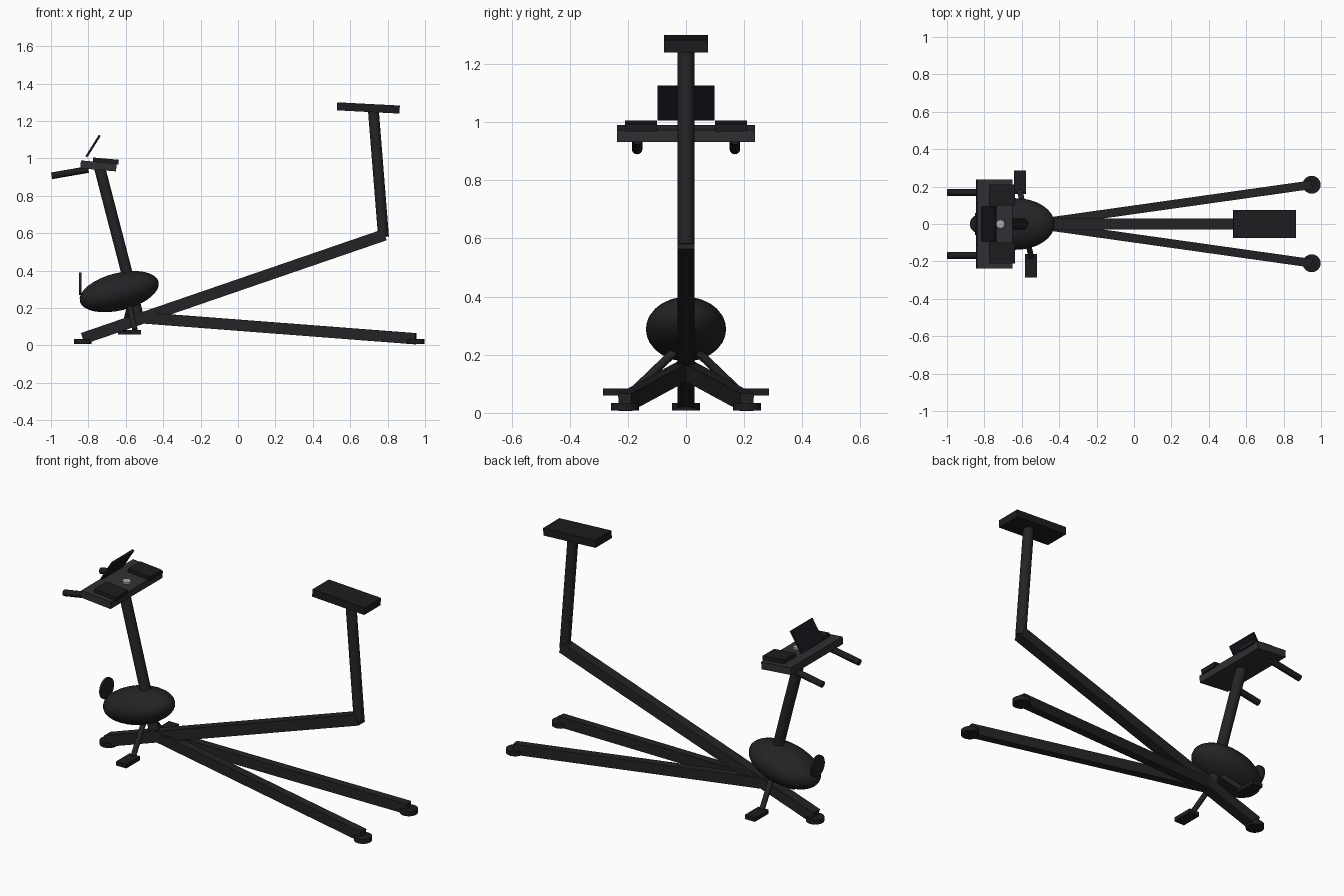
import bpy, math
from mathutils import Vector, Matrix

if "Cube" in bpy.data.objects:
    bpy.data.objects.remove(bpy.data.objects["Cube"])


def material(name, r, g, b):
    m = bpy.data.materials.new(name)
    m.diffuse_color = (r, g, b, 1)
    m.use_nodes = True
    m.node_tree.nodes["Principled BSDF"].inputs["Base Color"].default_value = m.diffuse_color
    return m


frame_mat = material("frame_black", 0.017, 0.017, 0.019)
pad_mat = material("pad_black", 0.012, 0.012, 0.014)
bar_mat = material("console_grey", 0.03, 0.03, 0.034)
screen_mat = material("screen_black", 0.007, 0.008, 0.012)
knob_mat = material("knob_silver", 0.4, 0.4, 0.42)


def finish(name, mat, smooth=False):
    o = bpy.context.object
    o.name = name
    o.data.materials.append(mat)
    if smooth:
        bpy.ops.object.shade_smooth_by_angle(angle=math.radians(35))
    return o


def box(name, loc, size, mat, tilt=0):
    bpy.ops.mesh.primitive_cube_add(size=1, location=loc, rotation=(0, math.radians(tilt), 0))
    o = finish(name, mat)
    o.scale = size
    return o


def beam(name, a, b, width, height, mat):
    """Rectangular bar between two points."""
    a, b = Vector(a), Vector(b)
    x = (b - a).normalized()
    y = Vector((0, 0, 1)).cross(x).normalized()
    z = x.cross(y)
    o = box(name, (0, 0, 0), (1, 1, 1), mat)
    rot = Matrix((x, y, z)).transposed().to_4x4()
    o.matrix_world = Matrix.Translation((a + b) / 2) @ rot @ Matrix.Diagonal(((b - a).length, width, height, 1))
    return o


def tube(name, a, b, r, mat, sides=24):
    """Round bar between two points."""
    a, b = Vector(a), Vector(b)
    bpy.ops.mesh.primitive_cylinder_add(vertices=sides, radius=r, depth=(b - a).length, location=(a + b) / 2,
                                        rotation=(b - a).to_track_quat('Z', 'Y').to_euler())
    return finish(name, mat, True)


# frame and posts
beam("main_beam", (-0.83, 0, 0.037), (0.785, 0, 0.592), 0.06, 0.062, frame_mat)
tube("seat_post", (0.778, 0, 0.58), (0.724, 0, 1.255), 0.029, frame_mat)
tube("console_post", (-0.53, 0, 0.14), (-0.741, 0, 0.955), 0.03, frame_mat)
tube("front_foot", (-0.83, 0, 0.008), (-0.83, 0, 0.034), 0.048, pad_mat)

# flywheel housing and front tension dial
bpy.ops.mesh.primitive_uv_sphere_add(segments=32, ring_count=16, radius=1, location=(-0.635, 0, 0.288),
                                     rotation=(0, math.radians(-14), 0))
housing = finish("flywheel_housing", frame_mat, True)
housing.scale = (0.217, 0.138, 0.1)
tube("tension_dial", (-0.85, 0, 0.33), (-0.838, 0, 0.33), 0.06, frame_mat)

# seat
box("seat", (0.697, 0, 1.27), (0.335, 0.15, 0.043), pad_mat, 3)

# console: bar, screen and knob
box("console_bar", (-0.746, 0, 0.96), (0.192, 0.475, 0.042), bar_mat, 5)
box("screen", (-0.775, 0, 1.066), (0.135, 0.195, 0.012), screen_mat, -58)
tube("knob", (-0.717, 0, 0.96), (-0.714, 0, 0.99), 0.023, knob_mat)

# mirrored parts
for side, s in (("left", 1), ("right", -1)):
    beam("rear_leg_" + side, (-0.54, 0, 0.15), (0.95, s * 0.21, 0.036), 0.046, 0.06, frame_mat)
    tube("rear_foot_" + side, (0.95, s * 0.21, 0.008), (0.95, s * 0.21, 0.034), 0.048, pad_mat)
    box("arm_pad_" + side, (-0.707, s * 0.155, 0.986), (0.138, 0.11, 0.026), pad_mat, 5)
    tube("handle_" + side, (-0.80, s * 0.168, 0.941), (-0.997, s * 0.168, 0.907), 0.018, pad_mat)
    # crank arms swing to opposite sides
    px = -0.58 - s * 0.03
    tube("crank_" + side, (-0.58, s * 0.04, 0.21), (px, s * 0.175, 0.08), 0.015, frame_mat, 12)
    box("pedal_" + side, (px, s * 0.223, 0.072), (0.065, 0.125, 0.024), pad_mat)
